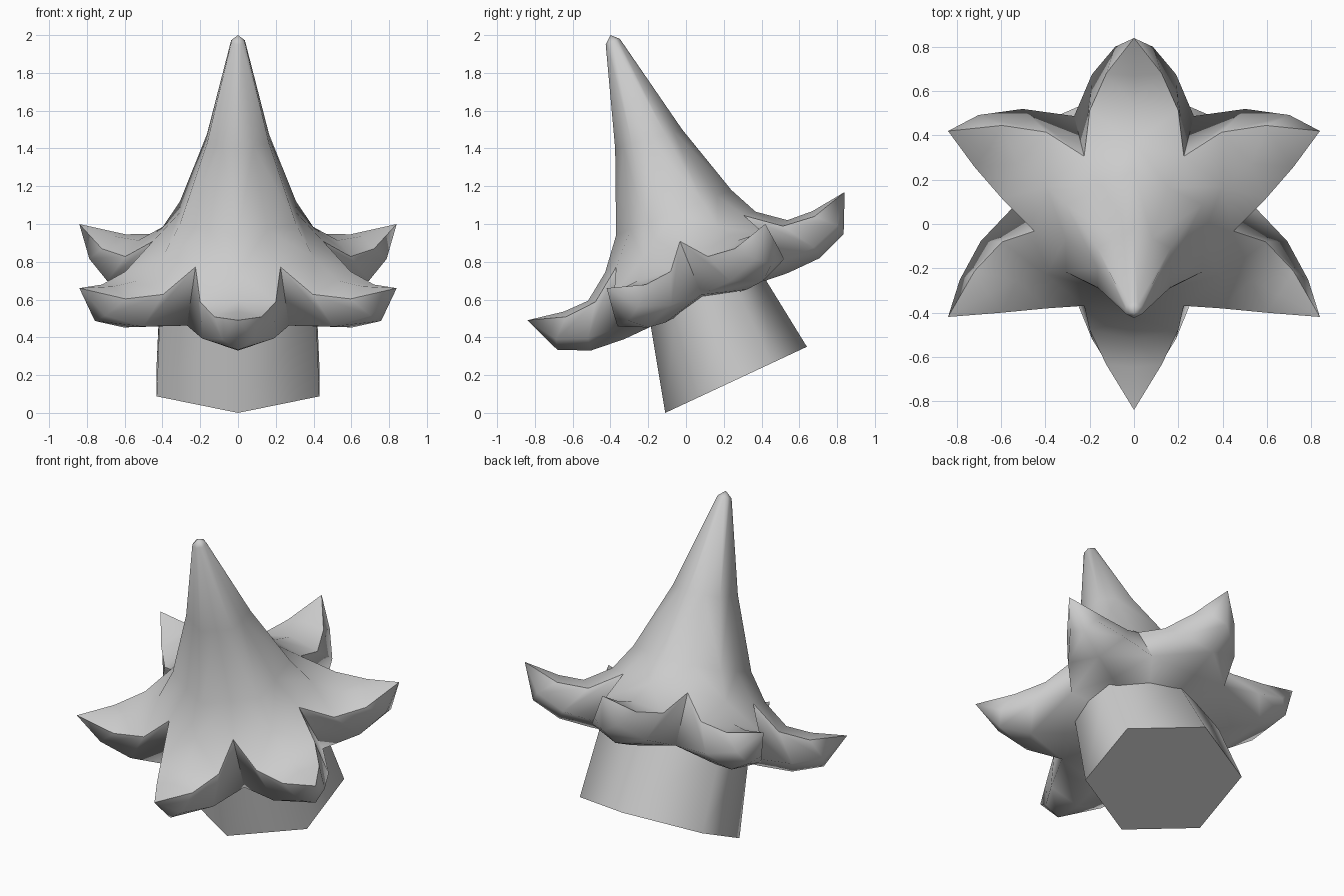
import bpy, bmesh
from math import sin, cos, radians
from mathutils import Vector

if "Cube" in bpy.data.objects:
    bpy.data.objects.remove(bpy.data.objects["Cube"])

TILT = radians(22)


def local(a, b, w, k, s):
    """Petal coordinates (outward, sideways, up) of sector k, side s, to tilted world space."""
    t = radians(60 * k - 90)
    b *= s
    x = a * cos(t) - b * sin(t)
    v = (a * sin(t) + b * cos(t)) * 0.934
    return Vector((x, v * cos(TILT) - w * sin(TILT), 0.83 + v * sin(TILT) + w * cos(TILT)))


def ring_point(ring, deg, f=1.0):
    """Point on a tilted oval ring given by its front (y, z), back (y, z) and x radius."""
    yf, zf, yb, zb, rx = ring
    c, s = cos(radians(deg)) * f, sin(radians(deg)) * f
    return Vector((rx * c, (yf + yb) / 2 + (yb - yf) / 2 * s, (zf + zb) / 2 + (zb - zf) / 2 * s))


def finish(bm, name, sharp):
    bmesh.ops.remove_doubles(bm, verts=bm.verts, dist=0.0005)
    bmesh.ops.recalc_face_normals(bm, faces=bm.faces)
    for f in bm.faces:
        f.smooth = True
    for e in bm.edges:
        if sharp(e):
            e.smooth = False
    me = bpy.data.meshes.new(name)
    bm.to_mesh(me)
    bm.free()
    ob = bpy.data.objects.new(name, me)
    bpy.context.collection.objects.link(ob)
    return ob


# Pointed canopy with six upturned petals
CONE = [(-0.37, 0.94, 0.24, 1.18, 0.355),
        (-0.375, 1.40, -0.02, 1.50, 0.19),
        (-0.425, 1.95, -0.35, 1.98, 0.042)]
APEX = Vector((0, -0.40, 2.0))
RIDGE = [(0.46, 0, 0.08), (0.61, 0, -0.025), (0.76, 0, -0.03)]
RIM = [(0.39, 0.225, 0.085), (0.573, 0.20, -0.045), (0.76, 0.125, -0.06), (0.97, 0, 0)]
LOW = [(0.468, 0.27, -0.22), (0.69, 0.19, -0.21), (0.86, 0.085, -0.15)]
KEEL = [(0.50, 0, -0.285), (0.70, 0, -0.275), (0.875, 0, -0.205)]
CENTRE = Vector(local(0, 0, -0.26, 0, 1))

bm = bmesh.new()
sharp_pairs = set()


def key(p):
    return tuple(round(c * 500) for c in p)


def add(*pts):
    bm.faces.new([bm.verts.new(p) for p in pts])


rim_lines = []
for k in range(6):
    for s in (1, -1):
        ridge, rim, low, keel = ([local(*p, k, s) for p in row] for row in (RIDGE, RIM, LOW, KEEL))
        ang = 60 * k - 90
        spine = [ring_point(r, ang) for r in CONE]
        dip = [ring_point(r, ang + 30 * s, 0.87) for r in CONE]
        tip = rim[3]
        # cone
        add(ridge[0], spine[0], dip[0], rim[0])
        for i in range(2):
            add(spine[i], spine[i + 1], dip[i + 1], dip[i])
        add(spine[2], APEX, dip[2])
        # petal top, flank and underside
        for i in range(2):
            add(ridge[i], ridge[i + 1], rim[i + 1], rim[i])
            add(rim[i], rim[i + 1], low[i + 1], low[i])
            add(low[i], low[i + 1], keel[i + 1], keel[i])
        add(ridge[2], tip, rim[2])
        add(rim[2], tip, low[2])
        add(low[2], tip, keel[2])
        add(low[0], keel[0], CENTRE)
        rim_lines += [(rim[i], rim[i + 1]) for i in range(3)] + [(rim[0], low[0])]


def on_rim(e):
    a, b = (v.co for v in e.verts)
    return any(((a - p).length < 0.003 and (b - q).length < 0.003) or
               ((a - q).length < 0.003 and (b - p).length < 0.003) for p, q in rim_lines)


finish(bm, "canopy", on_rim)

# Six-sided tilted trunk
bm = bmesh.new()
TRUNK = [(-0.11, 0.0, 0.64, 0.35, 0.497), (-0.20, 0.54, 0.40, 0.74, 0.475)]
rows = [[bm.verts.new(ring_point(r, 60 * i - 90)) for i in range(6)] for r in TRUNK]
for i in range(6):
    j = (i + 1) % 6
    bm.faces.new((rows[0][i], rows[0][j], rows[1][j], rows[1][i]))
for row in rows:
    bm.faces.new(row)
finish(bm, "trunk", lambda e: any(len(f.verts) == 6 for f in e.link_faces))
